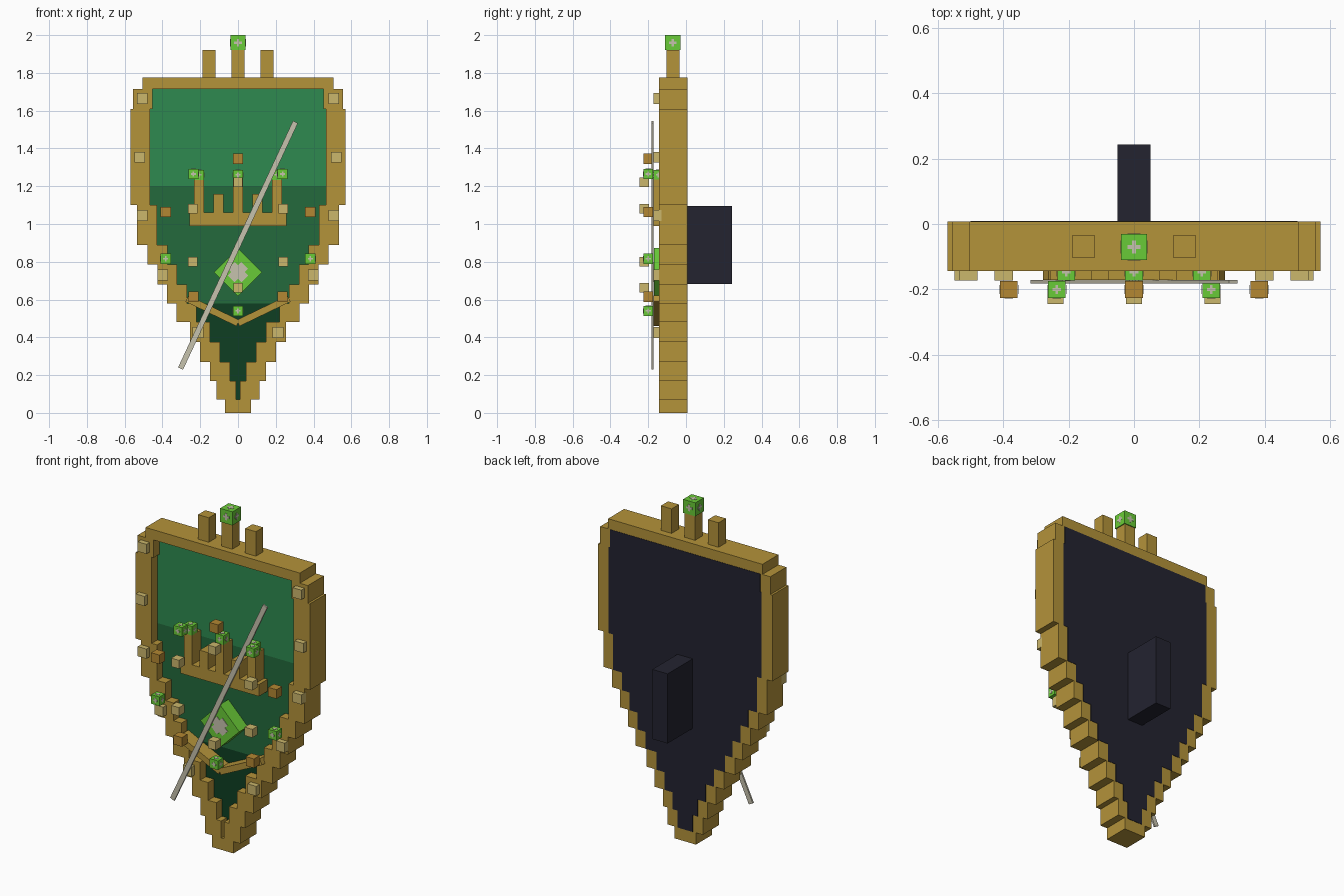
import bpy, bmesh, math
from mathutils import Matrix, Vector

if "Cube" in bpy.data.objects:
    bpy.data.objects.remove(bpy.data.objects["Cube"])


def material(name, r, g, b):
    m = bpy.data.materials.new(name)
    lin = [(c / 255 / 12.92) if c < 10 else ((c / 255 + 0.055) / 1.055) ** 2.4 for c in (r, g, b)]
    m.diffuse_color = (*lin, 1)
    m.use_nodes = True
    m.node_tree.nodes["Principled BSDF"].inputs["Base Color"].default_value = m.diffuse_color
    return m


GOLD = material("gold", 180, 147, 58)
BRONZE = material("bronze", 179, 135, 50)
CREAM = material("pale gold", 203, 183, 108)
GEM = material("gem green", 105, 203, 55)
LIGHT = material("light green", 46, 138, 80)
MID = material("mid green", 35, 106, 60)
DARK = material("dark green", 14, 62, 34)
NAVY = material("navy", 35, 35, 48)
PALE = material("pale steel", 198, 194, 174)


def add_box(bm, x0, x1, y0, y1, z0, z1, turn=0.0):
    """Box between limits, optionally turned about its own y axis."""
    centre = Vector(((x0 + x1) / 2, (y0 + y1) / 2, (z0 + z1) / 2))
    mat = (Matrix.Translation(centre) @ Matrix.Rotation(turn, 4, 'Y')
           @ Matrix.Diagonal((x1 - x0, y1 - y0, z1 - z0, 1)))
    bmesh.ops.create_cube(bm, size=1, matrix=mat)


def part(name, mat, boxes):
    bm = bmesh.new()
    for b in boxes:
        add_box(bm, *b)
    me = bpy.data.meshes.new(name)
    bm.to_mesh(me)
    bm.free()
    me.materials.append(mat)
    ob = bpy.data.objects.new(name, me)
    bpy.context.collection.objects.link(ob)
    return ob


def cubes(points, size, y0, y1):
    h = size / 2
    return [(x - h, x + h, y0, y1, z - h, z + h) for x, z in points]


def mirrored(points):
    return [(s * x, z) for x, z in points for s in ((1, -1) if x else (1,))]


def bar(xa, za, xb, zb, width, y0, y1):
    """Straight bar in the front plane between two points."""
    length = math.hypot(xb - xa, zb - za)
    cx, cz = (xa + xb) / 2, (za + zb) / 2
    return (cx - length / 2, cx + length / 2, y0, y1, cz - width / 2, cz + width / 2,
            -math.atan2(zb - za, xb - xa))


# Shield rows: bottom, top, outer half width
ROWS = [(.07, .17, .115), (.17, .27, .147), (.27, .375, .2), (.375, .48, .253),
        (.48, .58, .325), (.58, .68, .375), (.68, .785, .427), (.785, .89, .478),
        (.89, 1.1, .535), (1.1, 1.61, .57), (1.61, 1.715, .557)]
FRONT, BACK, FIELD = -.143, .007, -.09
RIM = .105

# Stepped rim with tip and top bar
rim = [(-.07, .07, FRONT, BACK, 0, .07), (-.505, .505, FRONT, BACK, 1.715, 1.775)]
for z0, z1, w in ROWS:
    inner = min(w - RIM, .468)
    rim += [(s * inner if s > 0 else -w, w if s > 0 else -inner, FRONT, BACK, z0, z1)
            for s in (-1, 1)]
part("shield_rim", GOLD, rim)


# Field in three greens
def field(low, high):
    out = []
    for z0, z1, w in ROWS:
        a, b = max(z0, low), min(z1, high)
        if b > a:
            h = min(w - RIM, .468)
            out.append((-h, h, FIELD, -.01, a, b))
    return out


part("field_bottom", DARK, field(0, .58))
part("field_middle", MID, field(.58, 1.2))
part("field_top", LIGHT, field(1.2, 1.72))

# Dark backing and grip
part("backing", NAVY, [(-min(w - .065, .5), min(w - .065, .5), -.01, BACK + .002, z0, z1)
                       for z0, z1, w in ROWS])
part("grip", NAVY, [(-.05, .05, 0, .243, .683, 1.095)])

# Crest posts
part("crest_posts", GOLD, [(x - .035, x + .035, -.103, -.035, 1.77, 1.92)
                           for x in (-.154, 0, .154)])

# Castle emblem
castle = [(-.257, .257, FIELD, -.172, .99, 1.06)]
for x, top in ((-.207, 1.235), (-.104, 1.16), (0, 1.235), (.104, 1.16), (.207, 1.235)):
    castle.append((x - .027, x + .027, FIELD, -.172, 1.05, top))
part("castle", GOLD, castle)

# Chevron below the diamond
part("chevron", GOLD, [bar(s * .27, .605, 0, .475, .036, FIELD, -.172) for s in (-1, 1)])

# Diamond jewel with pale centre
quarter = math.pi / 4
part("diamond", GEM, [(-.09, .09, FIELD, -.17, .745 - .09, .745 + .09, quarter)])
part("diamond_centre", PALE, [(-a, a, -.17, -.173, .745 - b, .745 + b, quarter)
                              for a, b in ((.05, .025), (.025, .05))])

# Diagonal blade
part("blade", PALE, [bar(-.304, .235, .304, 1.54, .029, -.182, -.172)])

# Rim rivets
part("rivets", CREAM, cubes(mirrored([(.507, 1.665), (.52, 1.353), (.507, 1.045),
                                      (.398, .73), (.212, .425)]), .057, -.173, -.13))

# Floating studs
part("bronze_studs", BRONZE, cubes(mirrored([(0, 1.345), (.383, 1.064), (.236, .615)]),
                                   .054, -.226, -.174))
part("cream_studs", CREAM, cubes(mirrored([(0, 1.222), (.24, 1.08), (.24, .8), (0, .662)]),
                                 .05, -.245, -.195))

# Green gems: x, z, size, front, back
gems = [(x, z, .054, -.226, -.174)
        for x, z in mirrored([(.236, 1.265), (.383, .816), (0, .54)])]
gems += [(x, 1.26, .054, -.173, -.12) for x in (-.207, 0, .207)]
gems.append((0, 1.96, .08, -.11, -.03))
part("gems", GEM, [(x - s / 2, x + s / 2, a, b, z - s / 2, z + s / 2) for x, z, s, a, b in gems])

# Pale crosses on the gem faces
sparkles = []
for x, z, s, a, b in gems:
    cy, t = (a + b) / 2, .0015
    h = s / 2 + t
    d = (b - a) / 2 + t
    for p, q in ((.25 * s, .08 * s), (.08 * s, .25 * s)):
        sparkles += [(x - p, x + p, cy - d, cy - d + t, z - q, z + q),
                     (x - p, x + p, cy - q, cy + q, z + h - t, z + h)]
        sparkles += [(x + e * h - t / 2, x + e * h + t / 2, cy - p, cy + p, z - q, z + q)
                     for e in (-1, 1)]
        if s > .06:
            sparkles.append((x - p, x + p, cy + d - t, cy + d, z - q, z + q))
part("gem_crosses", PALE, sparkles)

# Outward normals on every part
for ob in bpy.context.collection.objects:
    bm = bmesh.new()
    bm.from_mesh(ob.data)
    bmesh.ops.recalc_face_normals(bm, faces=bm.faces)
    bm.to_mesh(ob.data)
    bm.free()
